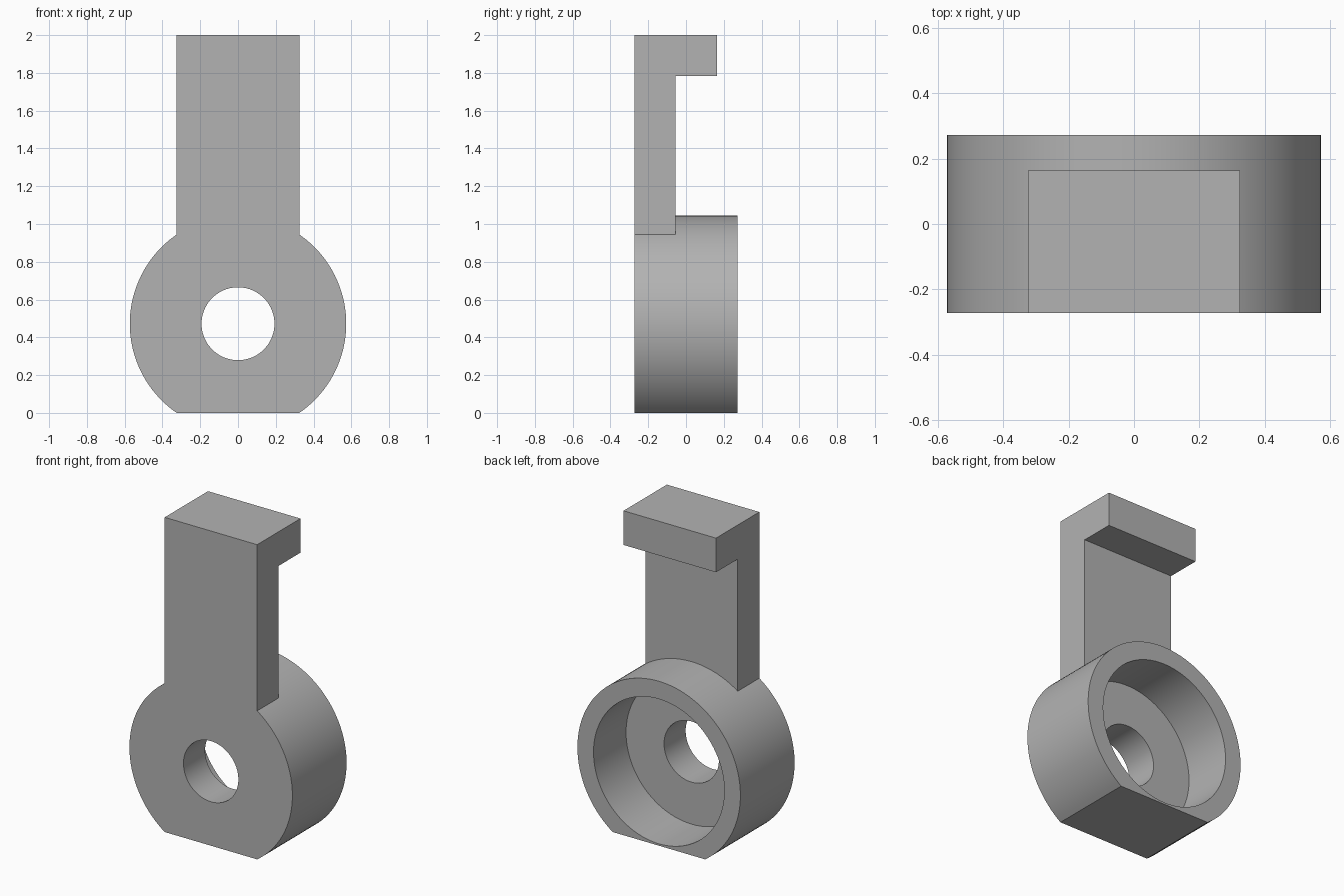
import bpy
import bmesh
from math import sin, cos, asin, pi
from mathutils import Vector

cube = bpy.data.objects.get("Cube")
if cube:
    bpy.data.objects.remove(cube, do_unlink=True)

FRONT, BACK, WEB = -0.272, 0.272, -0.055   # depth planes along y
HUB_Z, HUB_R = 0.472, 0.573                # hub axis height and radius
ARM_HALF = 0.325

grey = bpy.data.materials.new("plain grey")
grey.use_nodes = True
colour = (0.45, 0.45, 0.45, 1)
grey.diffuse_color = colour
grey.node_tree.nodes["Principled BSDF"].inputs["Base Color"].default_value = colour


def extrude(name, outline, direction):
    """Make a solid by extruding a closed planar outline."""
    bm = bmesh.new()
    face = bm.faces.new([bm.verts.new(p) for p in outline])
    result = bmesh.ops.extrude_face_region(bm, geom=[face])
    verts = [v for v in result["geom"] if isinstance(v, bmesh.types.BMVert)]
    bmesh.ops.translate(bm, verts=verts, vec=Vector(direction))
    bmesh.ops.recalc_face_normals(bm, faces=bm.faces)
    mesh = bpy.data.meshes.new(name)
    bm.to_mesh(mesh)
    bm.free()
    mesh.materials.append(grey)
    obj = bpy.data.objects.new(name, mesh)
    bpy.context.collection.objects.link(obj)
    return obj


def arc(radius, y, start, end, steps):
    """Points of an arc around the hub axis."""
    angles = [start + (end - start) * i / steps for i in range(steps + 1)]
    return [(radius * cos(a), y, HUB_Z + radius * sin(a)) for a in angles]


def disc(name, radius, y0, y1):
    return extrude(name, arc(radius, y0, 0, 2 * pi, 96)[:-1], (0, y1 - y0, 0))


def combine(target, tool, operation):
    """Apply a boolean and discard the tool."""
    tool.hide_render = True
    mod = target.modifiers.new(operation.lower(), "BOOLEAN")
    mod.operation, mod.solver, mod.object = operation, "EXACT", tool
    bpy.context.view_layer.objects.active = target
    bpy.ops.object.modifier_apply(modifier=mod.name)
    bpy.data.objects.remove(tool, do_unlink=True)


# Round hub with a flat foot
foot = asin(HUB_Z / HUB_R)
bracket = extrude("hooked_bracket", arc(HUB_R, FRONT, -foot, pi + foot, 96),
                  (0, BACK - FRONT, 0))

# Upright arm with a hooked lip at the top
profile = [(FRONT, 0.94), (WEB, 0.94), (WEB, 1.783), (0.163, 1.783),
           (0.163, 2), (FRONT, 2)]
arm = extrude("arm", [(-ARM_HALF, y, z) for y, z in profile], (2 * ARM_HALF, 0, 0))
combine(bracket, arm, "UNION")

# Wide recess in the back, then the through hole
combine(bracket, disc("recess_cutter", 0.46, WEB, BACK + 0.1), "DIFFERENCE")
combine(bracket, disc("hole_cutter", 0.193, FRONT - 0.1, BACK), "DIFFERENCE")

# Smooth round walls, crisp edges
bpy.ops.object.select_all(action="DESELECT")
bracket.select_set(True)
bpy.context.view_layer.objects.active = bracket
bpy.ops.object.shade_smooth_by_angle(angle=pi / 6)
